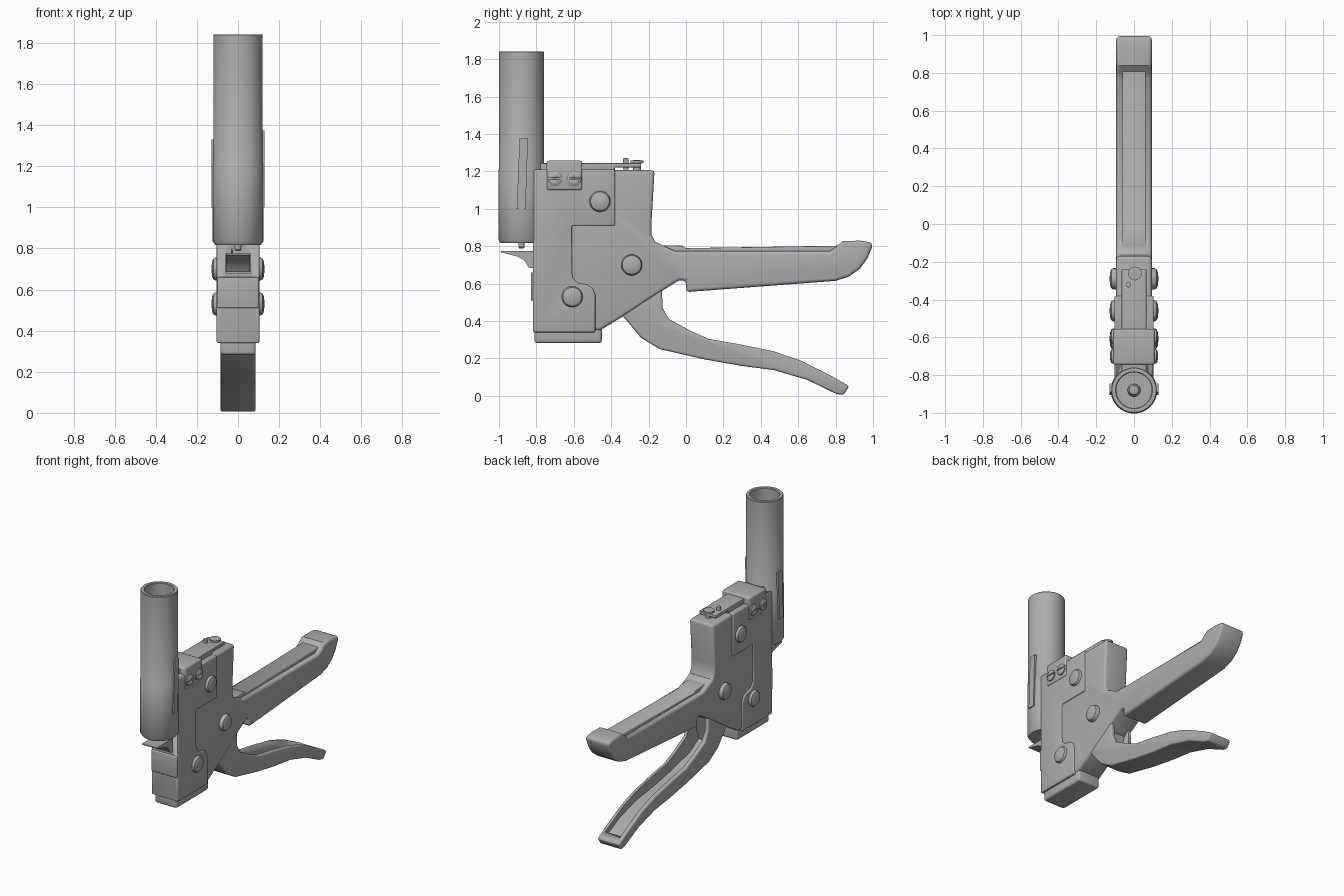
import bpy, bmesh, math
from mathutils import Matrix, Vector

cube = bpy.data.objects.get("Cube")
if cube:
    bpy.data.objects.remove(cube, do_unlink=True)

grey = bpy.data.materials.new("metal grey")
grey.use_nodes = True
grey.diffuse_color = (0.42, 0.42, 0.42, 1)
grey.node_tree.nodes["Principled BSDF"].inputs["Base Color"].default_value = grey.diffuse_color


def finish(name, bm, bevel=0.0, angle=35):
    bmesh.ops.recalc_face_normals(bm, faces=bm.faces)
    mesh = bpy.data.meshes.new(name)
    bm.to_mesh(mesh)
    bm.free()
    mesh.materials.append(grey)
    ob = bpy.data.objects.new(name, mesh)
    bpy.context.collection.objects.link(ob)
    for o in bpy.context.selected_objects:
        o.select_set(False)
    bpy.context.view_layer.objects.active = ob
    ob.select_set(True)
    if bevel:
        mod = ob.modifiers.new("Bevel", 'BEVEL')
        mod.width, mod.segments, mod.limit_method = bevel, 3, 'ANGLE'
        mod.angle_limit = math.radians(40)
        bpy.ops.object.modifier_apply(modifier="Bevel")
    bpy.ops.object.shade_smooth_by_angle(angle=math.radians(angle))
    return ob


def prism(name, outline, x0, x1, bevel=0.0):
    """Side outline of (y, z) points extruded from x0 to x1."""
    bm = bmesh.new()
    face = bm.faces.new([bm.verts.new((x0, y, z)) for y, z in outline])
    new = bmesh.ops.extrude_face_region(bm, geom=[face])["geom"]
    bmesh.ops.translate(bm, vec=(x1 - x0, 0, 0),
                        verts=[v for v in new if isinstance(v, bmesh.types.BMVert)])
    return finish(name, bm, bevel)


def box(name, x, y, z, bevel=0.0):
    return prism(name, [(y[0], z[0]), (y[1], z[0]), (y[1], z[1]), (y[0], z[1])], x[0], x[1], bevel)


def lathe(name, profile, at, side=0, steps=40):
    """Profile of (radius, height) spun round z, or round x towards the given side."""
    bm = bmesh.new()
    verts = [bm.verts.new((r, 0, h)) for r, h in profile]
    edges = [bm.edges.new(p) for p in zip(verts, verts[1:])]
    bmesh.ops.spin(bm, geom=verts + edges, cent=(0, 0, 0), axis=(0, 0, 1),
                   angle=math.tau, steps=steps, use_merge=True)
    bmesh.ops.remove_doubles(bm, verts=bm.verts, dist=1e-5)
    turn = Matrix.Rotation(side * math.pi / 2, 4, 'Y')
    bmesh.ops.transform(bm, matrix=Matrix.Translation(Vector(at)) @ turn, verts=bm.verts)
    return finish(name, bm)


def cut(target, cutter):
    bpy.context.view_layer.objects.active = target
    mod = target.modifiers.new("Cut", 'BOOLEAN')
    mod.operation, mod.object, mod.solver = 'DIFFERENCE', cutter, 'EXACT'
    bpy.ops.object.modifier_apply(modifier="Cut")
    bpy.data.objects.remove(cutter, do_unlink=True)


# Hollow barrel with a stepped lower cup and a firing pin
TUBE_Y = -0.88
lathe("barrel", [(0.094, 0.9), (0.094, 1.838), (0.098, 1.842), (0.117, 1.842), (0.12, 1.838),
                 (0.12, 1.215), (0.123, 1.21), (0.123, 0.835), (0.112, 0.818), (0, 0.818)],
      (0, TUBE_Y, 0), steps=64)
lathe("barrel_floor", [(0, 0.9), (0.094, 0.9)], (0, TUBE_Y, 0))
lathe("pin_head", [(0.034, 0.89), (0.034, 0.92), (0.024, 0.94), (0, 0.95)], (0, TUBE_Y, 0))
lathe("pin_tip", [(0.016, 0.83), (0.016, 0.795), (0.01, 0.787), (0, 0.787)], (0, TUBE_Y, 0))

# Front housing, cut for the barrel and the nose slot
housing = prism("front_housing", [
    (-0.818, 0.34), (-0.485, 0.34), (-0.485, 0.54), (-0.5, 0.575), (-0.53, 0.595), (-0.58, 0.605),
    (-0.605, 0.63), (-0.61, 0.66), (-0.61, 0.91), (-0.38, 0.91), (-0.38, 1.21), (-0.818, 1.21)],
    -0.104, 0.104, 0.008)
cut(housing, lathe("barrel_cutter", [(0, 0.82), (0.121, 0.82), (0.121, 1.4), (0, 1.4)],
                   (0, TUBE_Y, 0), steps=64))
cut(housing, box("slot_cutter", (-0.06, 0.06), (-0.9, -0.7), (0.68, 0.775)))
box("nose_plate", (-0.1, 0.1), (-0.83, -0.8), (0.51, 0.66), 0.006)
box("bottom_block", (-0.086, 0.086), (-0.81, -0.45), (0.282, 0.4), 0.015)
prism("nose_blade", [(-0.99, 0.768), (-0.9, 0.745), (-0.865, 0.725), (-0.84, 0.685),
                     (-0.74, 0.685), (-0.74, 0.775), (-0.99, 0.776)], -0.058, 0.058)

# Main casting with the fixed handle
prism("casting_and_handle", [
    (-0.7, 0.36), (-0.46, 0.35), (-0.32, 0.435), (-0.13, 0.56), (-0.035, 0.62), (0, 0.615),
    (0, 0.555), (0.4, 0.585), (0.8, 0.615), (0.87, 0.637), (0.93, 0.68), (0.97, 0.735), (0.993, 0.79),
    (0.996, 0.82), (0.93, 0.83), (0.84, 0.828), (0.805, 0.8), (0.77, 0.775), (-0.06, 0.775),
    (-0.13, 0.808), (-0.165, 0.825), (-0.185, 0.865), (-0.185, 0.92), (-0.168, 1.207), (-0.7, 1.207)],
    -0.094, 0.094, 0.02)
prism("handle_insert", [(-0.16, 0.7), (0.82, 0.7), (0.82, 0.803), (0, 0.79), (-0.02, 0.803),
                        (-0.16, 0.806)], -0.062, 0.062, 0.005)

# Squeeze lever: a curved arm with a channel along its upper side
lower = [(-0.4, 0.5), (-0.34, 0.43), (-0.24, 0.31), (-0.14, 0.25), (0.1, 0.195), (0.3, 0.16),
         (0.47, 0.138), (0.65, 0.085), (0.8, 0.012), (0.84, 0.004)]
upper = [(0.873, 0.052), (0.78, 0.105), (0.61, 0.19), (0.47, 0.238), (0.29, 0.275), (0.12, 0.305),
         (0.02, 0.35), (-0.09, 0.41), (-0.125, 0.47), (-0.13, 0.6)]
lever = prism("lever", lower + upper, -0.086, 0.086, 0.012)
floor = [(y + 0.012, z + 0.035) for y, z in lower[2:-1]]
cut(lever, prism("channel_cutter", floor + [(0.84, 0.3), (0.3, 0.6), (-0.15, 0.6)], -0.06, 0.06))

# Top latch plate with its screw and pin
prism("top_plate", [(-0.78, 1.2), (-0.38, 1.2), (-0.38, 1.222), (-0.24, 1.222), (-0.24, 1.244),
                    (-0.78, 1.244)], -0.066, 0.066, 0.004)
lathe("top_screw", [(0.022, 1.2), (0.022, 1.243), (0.036, 1.246), (0.036, 1.258), (0, 1.262)],
      (0.005, -0.262, 0))
lathe("top_pin", [(0.014, 1.21), (0.014, 1.268), (0, 1.273)], (-0.03, -0.322, 0))

# Saddle bracket over the top
box("bracket", (-0.11, 0.11), (-0.745, -0.555), (1.1, 1.258), 0.012)

for side, label in ((1, "left"), (-1, "right")):
    # Domed rivets
    for i, (y, z) in enumerate([(-0.46, 1.04), (-0.29, 0.7), (-0.608, 0.53)]):
        lathe(f"{label}_rivet_{i + 1}", [(0.056, 0.08), (0.056, 0.11), (0.05, 0.12), (0.036, 0.126),
                                         (0, 0.13)], (0, y, z), side)
    # Slotted bracket screws
    for i, y in enumerate((-0.7, -0.597)):
        screw = lathe(f"{label}_bracket_screw_{i + 1}",
                      [(0, 0.1), (0.038, 0.1), (0.038, 0.118), (0.028, 0.125), (0, 0.128)],
                      (0, y, 1.16), side)
        xs = sorted((side * 0.116, side * 0.14))
        cut(screw, box("slot", xs, (y - 0.05, y + 0.05), (1.156, 1.164)))
    # Barrel clip strips, slightly leaning, the left one longer
    top = 1.375 if side > 0 else 1.33
    xs = sorted((side * 0.11, side * 0.13))
    prism(f"{label}_clip", [(-0.905, 1.0), (-0.858, 1.0), (-0.845, top), (-0.89, top)], *xs)
